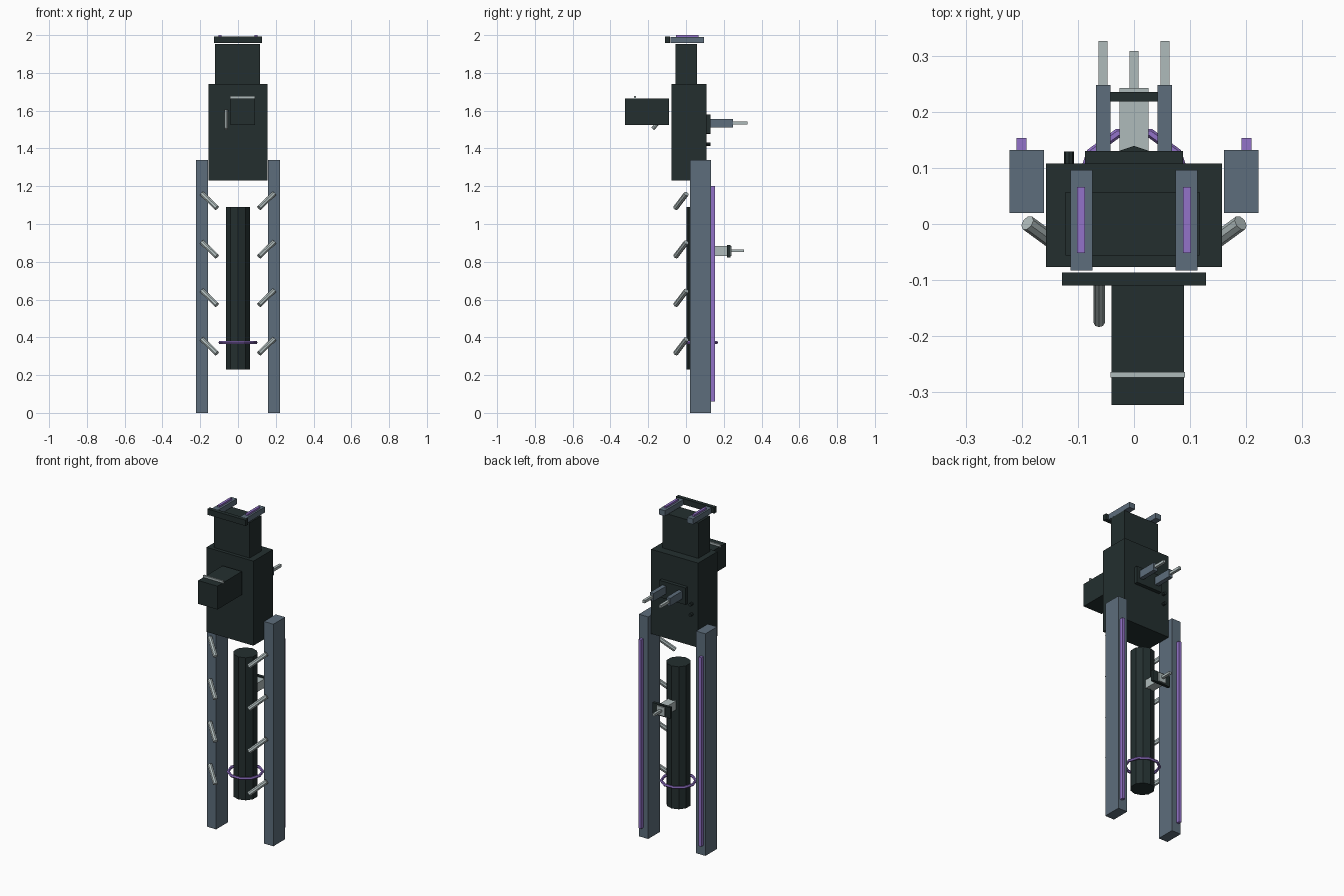
import bpy
import math
from mathutils import Vector

if "Cube" in bpy.data.objects:
    bpy.data.objects.remove(bpy.data.objects["Cube"])


def colour(name, rgb):
    m = bpy.data.materials.new(name)
    m.diffuse_color = (*rgb, 1)
    m.use_nodes = True
    m.node_tree.nodes["Principled BSDF"].inputs["Base Color"].default_value = m.diffuse_color
    return m


DARK = colour("dark_green_black", (0.017, 0.028, 0.028))
STEEL = colour("blue_grey", (0.11, 0.155, 0.2))
LIGHT = colour("pale_grey", (0.43, 0.5, 0.5))
PURPLE = colour("purple", (0.29, 0.17, 0.58))


def finish(name, mat):
    ob = bpy.context.object
    ob.name = name
    ob.data.materials.append(mat)
    return ob


def box(name, mat, x, y, z):
    """Box from (min, max) ranges on each axis."""
    bpy.ops.mesh.primitive_cube_add(size=1, location=[(a + b) / 2 for a, b in (x, y, z)])
    bpy.context.object.scale = [b - a for a, b in (x, y, z)]
    bpy.ops.object.transform_apply(location=False, rotation=False)
    return finish(name, mat)


def pair(name, mat, x, y, z):
    """The same box on the right and the left."""
    box(name + "_right", mat, x, y, z)
    box(name + "_left", mat, (-x[1], -x[0]), y, z)


def rod(name, mat, a, b, r, sides=8):
    a, b = Vector(a), Vector(b)
    d = b - a
    bpy.ops.mesh.primitive_cylinder_add(
        vertices=sides, radius=r, depth=d.length, location=(a + b) / 2,
        rotation=d.to_track_quat('Z', 'Y').to_euler())
    return finish(name, mat)


# Long side rails with glowing strips on the back
pair("rail", STEEL, (0.16, 0.222), (0.02, 0.132), (0, 1.34))
pair("rail_strip", PURPLE, (0.192, 0.209), (0.13, 0.153), (0.06, 1.2))

# Slanted pegs along the rails
for i in range(4):
    z = 1.16 - 0.2567 * i
    for s in (-1, 1):
        rod(f"rail_peg_{i}", LIGHT, (0.19 * s, 0.002, z), (0.112 * s, -0.055, z - 0.075), 0.014)

# Central barrel and its ring
bpy.ops.mesh.primitive_cylinder_add(vertices=10, radius=0.068, depth=0.86, location=(0, 0.071, 0.66))
finish("barrel", DARK)
bpy.ops.mesh.primitive_torus_add(major_segments=10, minor_segments=6, major_radius=0.095,
                                 minor_radius=0.0085, location=(0, 0.071, 0.373))
finish("barrel_ring", PURPLE)

# Foregrip behind the barrel
box("grip_block", LIGHT, (-0.026, 0.026), (0.12, 0.242), (0.83, 0.883))
box("grip_crossbar", DARK, (-0.06, 0.06), (0.218, 0.235), (0.823, 0.89))
box("grip_pin", LIGHT, (-0.008, 0.008), (0.235, 0.308), (0.852, 0.866))

# Main housing and neck
box("housing", DARK, (-0.157, 0.157), (-0.077, 0.108), (1.23, 1.74))
box("neck", DARK, (-0.122, 0.117), (-0.056, 0.057), (1.74, 1.953))

# Top frame
box("frame_plate", DARK, (-0.128, 0.128), (-0.11, -0.086), (1.957, 1.992))
pair("frame_bar", STEEL, (0.074, 0.113), (-0.083, 0.096), (1.957, 1.99))
pair("frame_strip", PURPLE, (0.087, 0.102), (-0.052, 0.066), (1.987, 2.0))

# Front box with top band and side lever
box("front_box", DARK, (-0.04, 0.089), (-0.323, -0.09), (1.524, 1.665))
box("front_band", LIGHT, (-0.042, 0.091), (-0.274, -0.264), (1.662, 1.677))
rod("side_lever", LIGHT, (-0.062, -0.095, 1.6), (-0.062, -0.176, 1.503), 0.01)

# Rear connector: plate, prongs, pins and two buttons
box("connector_plate", DARK, (-0.087, 0.087), (0.105, 0.13), (1.478, 1.58))
pair("prong", STEEL, (0.042, 0.068), (0.12, 0.248), (1.51, 1.557))
pair("prong_pin", LIGHT, (0.047, 0.063), (0.248, 0.326), (1.526, 1.542))
for z in (1.422, 1.485):
    rod("button", DARK, (-0.116, 0.1, z), (-0.116, 0.129, z), 0.009)
